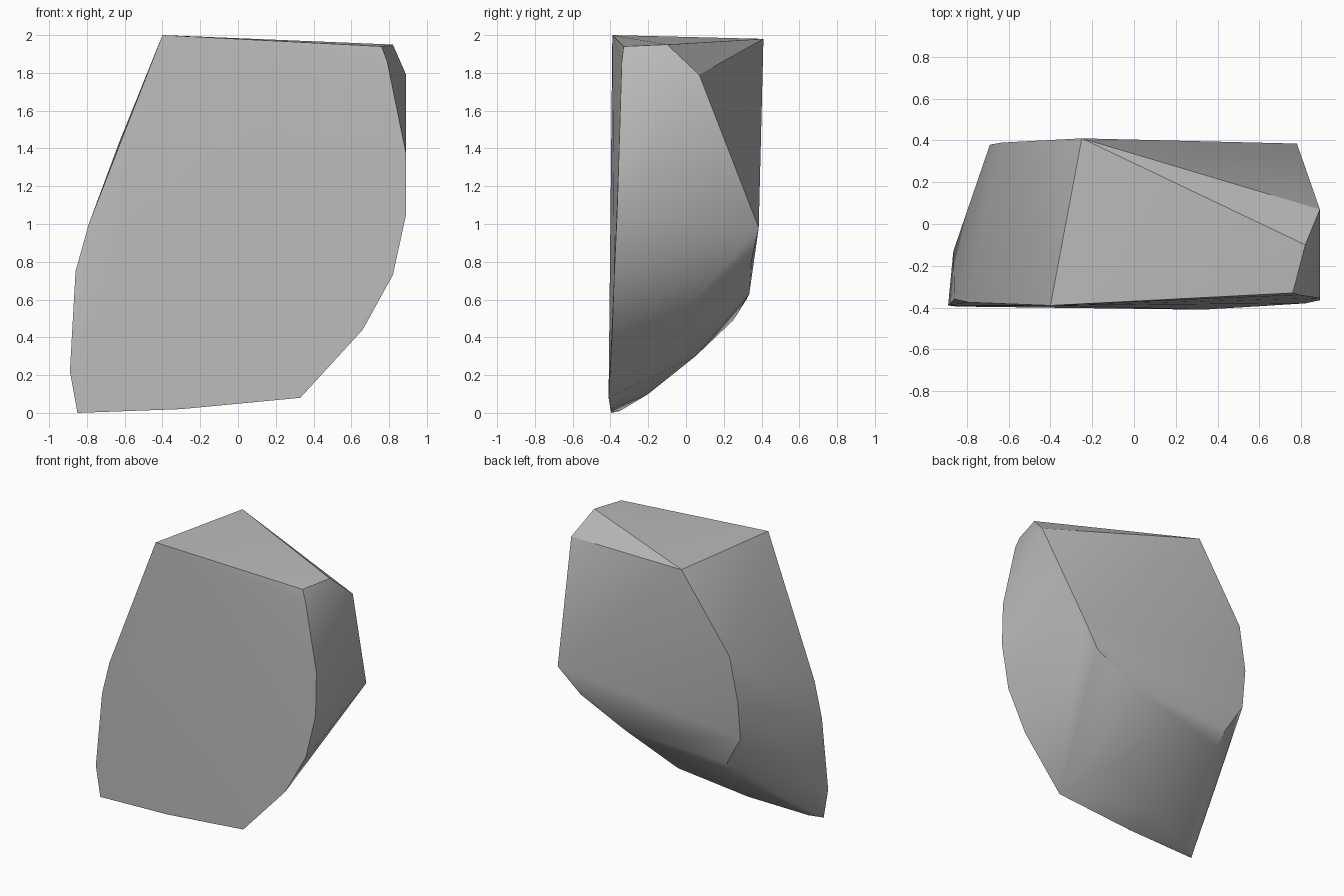
import bpy
import bmesh
import math

# Remove the default cube
default = bpy.data.objects.get("Cube")
if default:
    bpy.data.objects.remove(default, do_unlink=True)


def make_material(name, rgb):
    material = bpy.data.materials.new(name)
    material.use_nodes = True
    colour = (*rgb, 1.0)
    material.diffuse_color = colour
    shader = next(n for n in material.node_tree.nodes if n.type == "BSDF_PRINCIPLED")
    shader.inputs["Base Color"].default_value = colour
    shader.inputs["Roughness"].default_value = 0.9
    return material


def make_chiselled_solid(name, corner_groups, material, sharp_angle):
    """Wrap a tight faceted skin around groups of corner points."""
    bm = bmesh.new()
    for group in corner_groups:
        for corner in group:
            bm.verts.new(corner)
    hull = bmesh.ops.convex_hull(bm, input=bm.verts[:])
    leftover = {g for g in hull["geom_interior"] + hull["geom_unused"]
                if isinstance(g, bmesh.types.BMVert)}
    bmesh.ops.delete(bm, geom=list(leftover), context="VERTS")
    bmesh.ops.recalc_face_normals(bm, faces=bm.faces[:])

    mesh = bpy.data.meshes.new(name)
    bm.to_mesh(mesh)
    bm.free()
    mesh.materials.append(material)
    solid = bpy.data.objects.new(name, mesh)
    bpy.context.collection.objects.link(solid)

    # Soft shading inside each broad facet, crisp edges between them
    for other in bpy.context.selected_objects:
        other.select_set(False)
    solid.select_set(True)
    bpy.context.view_layer.objects.active = solid
    bpy.ops.object.shade_smooth_by_angle(angle=sharp_angle)
    return solid


# Slanted top
top_corners = [(-.4, -.39, 2), (-.25, .41, 1.98), (.82, -.1, 1.95), (.76, -.33, 1.94)]

# Rim of the flat front, right side then left side
front_right_rim = [(.79, -.34, 1.86), (.89, -.355, 1.37), (.89, -.365, 1.05),
                   (.82, -.38, .73), (.66, -.39, .44), (.33, -.41, .08)]
front_left_rim = [(-.3, -.4, .02), (-.85, -.395, 0), (-.89, -.39, .22),
                  (-.86, -.36, .75), (-.79, -.375, 1)]

# Back ridge, running from one shoulder round to the other
back_ridge = [(.89, .07, 1.79), (.78, .385, .98), (.62, .345, .8), (.27, .335, .63),
              (-.56, .32, .6), (-.69, .35, .82), (-.69, .38, 1.1), (-.63, .39, 1.43)]

# Undercut below the back ridge and the bulge of the side
undercut = [(-.54, .25, .49), (.03, .05, .3), (-.37, -.2, .1), (-.76, -.35, .01),
            (-.865, -.13, .5)]

stone = make_material("grey_stone", (.5, .5, .5))
make_chiselled_solid(
    "rock_shard",
    [top_corners, front_right_rim, front_left_rim, back_ridge, undercut],
    stone,
    math.radians(30),
)
